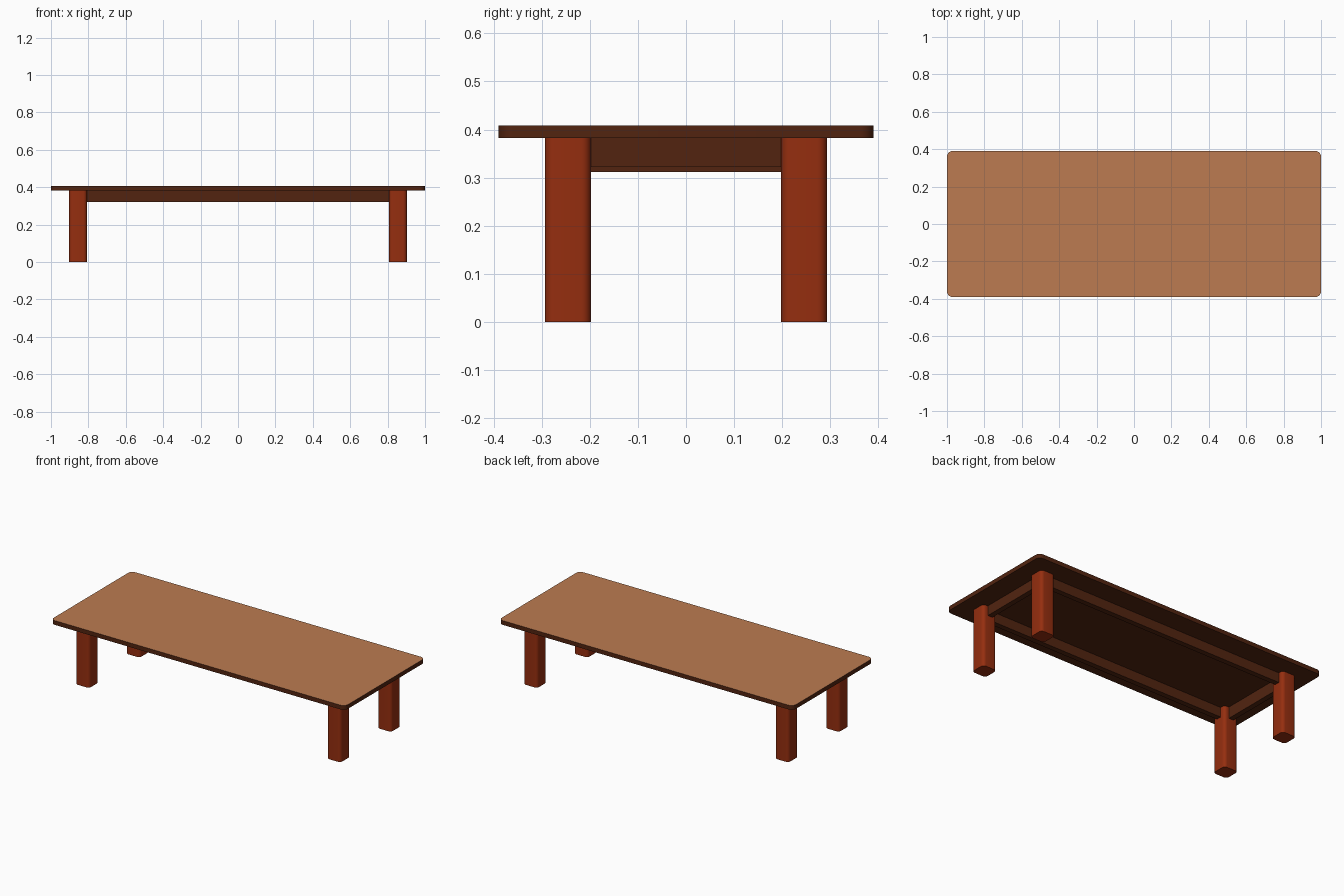
import bpy, bmesh, math

if "Cube" in bpy.data.objects:
    bpy.data.objects.remove(bpy.data.objects["Cube"])


def material(name, rgb):
    """Flat colour from 0-255 sRGB values."""
    lin = [((c / 255 + 0.055) / 1.055) ** 2.4 for c in rgb]
    m = bpy.data.materials.new(name)
    m.diffuse_color = (*lin, 1)
    m.use_nodes = True
    m.node_tree.nodes["Principled BSDF"].inputs["Base Color"].default_value = m.diffuse_color
    return m


TOP = material("light wood", (188, 123, 81))
DARK = material("dark brown wood", (82, 36, 16))
RED = material("red brown wood", (149, 46, 15))


def block(name, lo, hi, mats, radius=0.0, segments=6):
    """Box from corner lo to corner hi, with optionally rounded vertical edges."""
    bm = bmesh.new()
    bmesh.ops.create_cube(bm, size=1)
    for v in bm.verts:
        v.co = [lo[i] + (v.co[i] + 0.5) * (hi[i] - lo[i]) for i in range(3)]
    if radius:
        upright = [e for e in bm.edges
                   if abs(e.verts[0].co.z - e.verts[1].co.z) > 1e-4]
        bmesh.ops.bevel(bm, geom=upright, offset=radius, segments=segments,
                        profile=0.5, affect='EDGES')
    bm.normal_update()
    if len(mats) > 1:
        for f in bm.faces:  # second colour on the upward face
            f.material_index = 1 if f.normal.z > 0.5 else 0
    me = bpy.data.meshes.new(name)
    bm.to_mesh(me)
    bm.free()
    for m in mats:
        me.materials.append(m)
    ob = bpy.data.objects.new(name, me)
    bpy.context.collection.objects.link(ob)
    if radius:
        bpy.ops.object.select_all(action='DESELECT')
        ob.select_set(True)
        bpy.context.view_layer.objects.active = ob
        bpy.ops.object.shade_smooth_by_angle(angle=math.radians(35))
    return ob


UNDER, HEIGHT = 0.382, 0.408
LEG_X, LEG_Y, HALF = 0.855, 0.2455, 0.0475

# Tabletop: dark edge and underside, light upper face
block("tabletop", (-1, -0.39, UNDER), (1, 0.39, HEIGHT), [DARK, TOP], 0.03)

# Legs
for sx, side in ((-1, "left"), (1, "right")):
    for sy, end in ((-1, "front"), (1, "back")):
        x, y = sx * LEG_X, sy * LEG_Y
        block(f"{end}_{side}_leg", (x - HALF, y - HALF, 0),
              (x + HALF, y + HALF, UNDER), [RED], 0.02)

# Aprons between the legs
T = 0.016  # half thickness
for sy, end in ((-1, "front"), (1, "back")):
    y = sy * LEG_Y
    block(f"{end}_apron", (-LEG_X + 0.03, y - T, 0.322),
          (LEG_X - 0.03, y + T, UNDER), [DARK])
for sx, side, low in ((-1, "left", 0.312), (1, "right", 0.322)):
    x = sx * LEG_X
    block(f"{side}_apron", (x - T, -LEG_Y + 0.03, low),
          (x + T, LEG_Y - 0.03, UNDER), [DARK])
